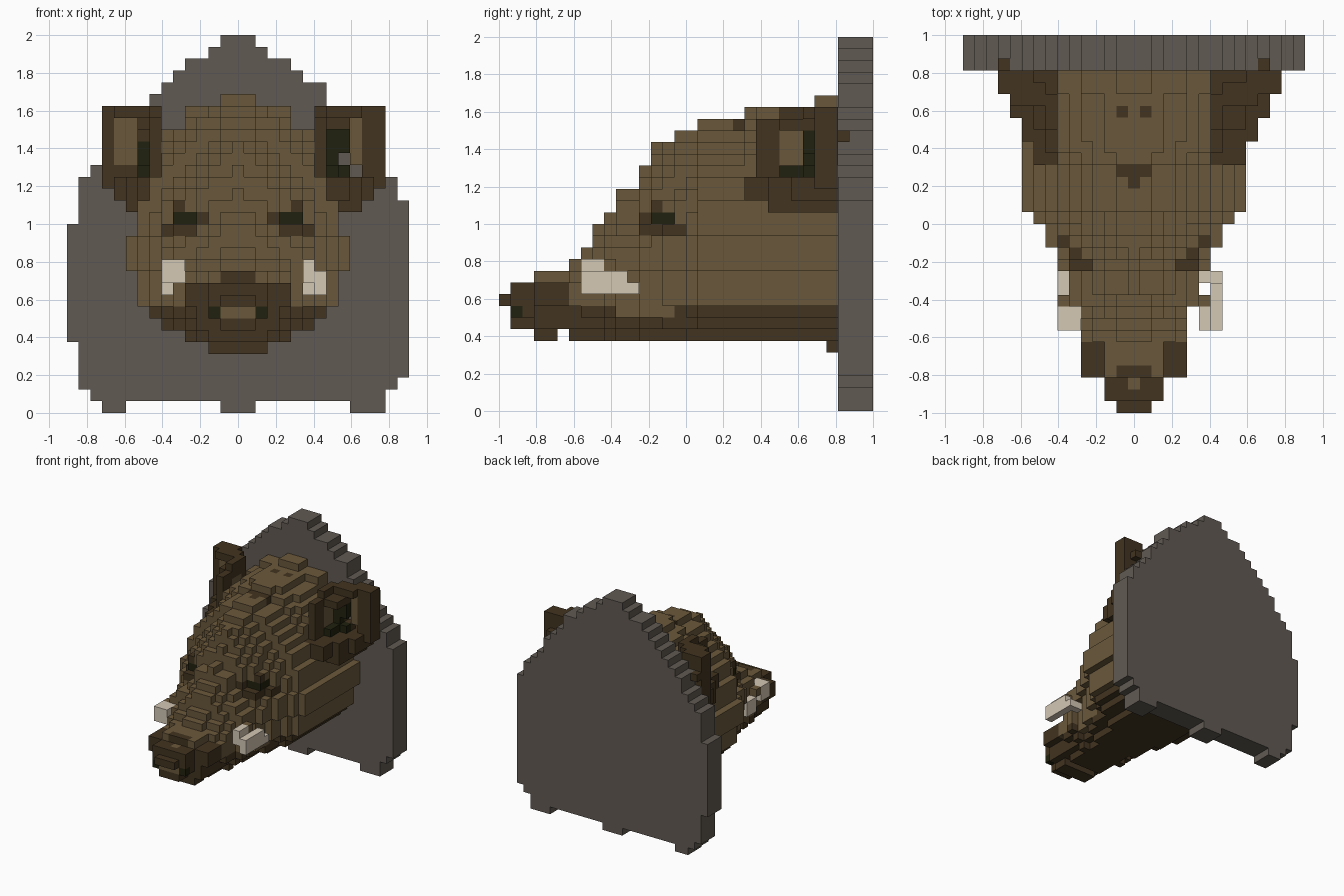
import bpy, bmesh

cube = bpy.data.objects.get("Cube")
if cube:
    bpy.data.objects.remove(cube, do_unlink=True)

U = 1 / 16    # block size
MID = 14      # middle column


# Materials
def linear(c):
    c /= 255
    return c / 12.92 if c <= 0.04045 else ((c + 0.055) / 1.055) ** 2.4


def material(name, *rgb):
    m = bpy.data.materials.new(name)
    col = [linear(c) for c in rgb] + [1]
    m.use_nodes = True
    m.diffuse_color = col
    m.node_tree.nodes["Principled BSDF"].inputs["Base Color"].default_value = col
    return m


STONE, FUR, DARK, BLACK, IVORY = range(5)
MATERIALS = [material("grey_plaque", 97, 90, 83),
             material("brown_fur", 106, 88, 59),
             material("dark_fur", 66, 52, 32),
             material("green_black", 32, 33, 14),
             material("ivory", 212, 200, 181)]

cells = {}    # (column, depth, row) -> (part, colour)


def box(part, color, xs, ys, zs):
    """Fill an inclusive range of blocks; ranges are (first, last)."""
    for x in range(min(xs), max(xs) + 1):
        for y in range(ys[0], ys[1] + 1):
            for z in range(zs[0], zs[1] + 1):
                cells[x, y, z] = (part, color)


def steps(pairs, key):
    """Value of the last step whose start is not above key."""
    return [v for start, v in pairs if start <= key][-1]


# Wall plaque: pointed shield, left and right edge by row
LEFT = [(1, 2), (2, 1), (6, 0), (16, 1), (20, 2), (21, 3), (22, 4), (24, 5),
        (25, 6), (26, 7), (27, 8), (28, 9), (29, 10), (30, 12), (31, 13)]
RIGHT = [(1, 26), (2, 27), (3, 28), (18, 27), (20, 26), (21, 25), (22, 24),
         (24, 23), (25, 22), (26, 21), (28, 19), (29, 18), (30, 16), (31, 15)]
for z in range(1, 32):
    box("plaque", STONE, (steps(LEFT, z), steps(RIGHT, z)), (29, 31), (z, z))
for foot in ((3, 4), (13, 15), (24, 26)):
    box("plaque", STONE, foot, (29, 31), (0, 0))

# Head: top, bottom and half width along the depth, widest half width by row
TOP = [(0, 9), (1, 10), (3, 11), (6, 12), (7, 13), (8, 15), (9, 16), (10, 18),
       (12, 20), (13, 22), (15, 23), (17, 24), (21, 25), (27, 26)]
BOTTOM = [(0, 9), (1, 7), (3, 6), (5, 7), (6, 6), (28, 5)]
HALF = [(0, 1), (1, 2), (3, 4), (7, 5), (9, 6), (10, 5), (12, 6), (14, 7),
        (16, 8), (17, 9)]
WIDEST = [(5, 2), (6, 4), (7, 6), (8, 7), (9, 8), (12, 9), (15, 8), (18, 7),
          (20, 6), (24, 4), (26, 1)]


def head_color(d, y, z, top):
    if 12 <= y <= 16 and z == 16 and d in (4, 5):
        return BLACK                                   # eyes
    if 12 <= y <= 16 and ((z == 16 and d == 3) or (z == 15 and d in (4, 5, 6))):
        return DARK                                    # eye rims
    if z == 8 and y == 1:
        return BLACK if d == 2 else FUR                # nostrils
    if z == top and ((y == 20 and d < 2) or (y == 19 and d == 0) or (y == 25 and d == 1)):
        return DARK                                    # crown marks
    if z == 8 and 10 <= y <= 14:
        return FUR                                     # cheek above the lip
    if y == 2 and d == 0 and z == top:
        return FUR                                     # spot on the snout
    if z <= 8 or y <= 2 or (y <= 5 and d >= 3) or (y == 3 and d < 2):
        return DARK
    return FUR


for y in range(29):
    top, half = steps(TOP, y), steps(HALF, y)
    base = 9 + (top - 9) * 0.25
    power = 1.3 + 0.05 * max(0, y - 13)    # section gets rounder to the back
    for x in range(MID - half, MID + half + 1):
        d = abs(x - MID)
        t = d / (half + 0.5)
        ceiling = round(base + (top - base) * (1 - t ** power) ** (1 / power))
        if d < 2 and top == 26:
            ceiling = top
        for z in range(steps(BOTTOM, y), ceiling + 1):
            widest = steps(WIDEST, z)
            if z < 12:
                widest = round(widest * half / 9)      # jaw narrows to the snout
            socket = z == 16 and (y < 13 and d > 3 or y < 15 and d > 5)
            if d <= widest and not socket:
                cells[x, y, z] = ("head", head_color(d, y, z, top))
for x in (MID - 5, MID + 5):
    box("head", DARK, (x, x), (13, 13), (17, 17))      # eyelids

# Ears: cupped, slanting outwards and back
for part, side, shift in (("right_ear", -1, 0), ("left_ear", 1, 1)):
    def ear(color, near, far, ys, zs):
        box(part, color, (MID + side * near, MID + side * far), ys, zs)
    rim = 11 + shift
    ear(DARK, 7, 8 + shift, (21, 28), (18, 19))        # base
    ear(DARK, 8, 9 + shift, (23, 28), (17, 19))
    ear(DARK, 10, 10 + shift, (25, 28), (18, 19))
    ear(DARK, 7, 7, (22, 26), (20, 24))                # inner wall
    ear(FUR, 7, 7, (24, 25), (21, 23))
    ear(DARK, 7, 7, (24, 26), (25, 25))
    ear(DARK, 8, 8 + shift, (26, 27), (20, 25))        # hollow
    ear(DARK, 8, 8 + shift, (24, 25), (24, 24))
    ear(BLACK, 8, 8 + shift, (26, 26), (20, 22 + shift))
    ear(BLACK, 8, 8, (24, 26), (20, 20))
    ear(DARK, 9 + shift, rim, (27, 28), (19, 25))      # back and outer edge
    ear(FUR, 9 + shift, 10, (27, 27), (21, 24))        # lining
    ear(DARK, 9 + shift, 10, (26, 27), (25, 25))       # top edge
    ear(DARK, 11, 11, (29, 29), (23, 23))

# Torn notch through the left ear
for y in range(26, 29):
    for x, z in ((MID + 9, 21), (MID + 10, 20)):
        cells.pop((x, y, z), None)

# Tusks
box("left_tusk", IVORY, (20, 20), (7, 8), (11, 12))
box("left_tusk", IVORY, (21, 21), (7, 10), (10, 11))
box("left_tusk", IVORY, (20, 21), (11, 11), (10, 10))
box("right_tusk", IVORY, (8, 9), (7, 8), (11, 12))
box("right_tusk", IVORY, (8, 8), (10, 11), (10, 11))


# Turn each part's exposed block sides into one mesh
def build(part):
    bm = bmesh.new()
    corners = {}

    def vert(p):
        if p not in corners:
            corners[p] = bm.verts.new(((p[0] - MID - 0.5) * U, p[1] * U - 1, p[2] * U))
        return corners[p]

    for cell, (owner, color) in cells.items():
        if owner != part:
            continue
        for axis in range(3):
            a, b = (axis + 1) % 3, (axis + 2) % 3
            for sign in (0, 1):
                beside = list(cell)
                beside[axis] += 2 * sign - 1
                if tuple(beside) in cells:
                    continue
                loop = []
                for da, db in ((0, 0), (1, 0), (1, 1), (0, 1)):
                    p = list(cell)
                    p[axis] += sign
                    p[a] += da
                    p[b] += db
                    loop.append(vert(tuple(p)))
                face = bm.faces.new(loop if sign else loop[::-1])
                face.material_index = color
    mesh = bpy.data.meshes.new(part)
    bm.to_mesh(mesh)
    bm.free()
    for m in MATERIALS:
        mesh.materials.append(m)
    bpy.context.collection.objects.link(bpy.data.objects.new(part, mesh))


for name in ("plaque", "head", "left_ear", "right_ear", "left_tusk", "right_tusk"):
    build(name)
